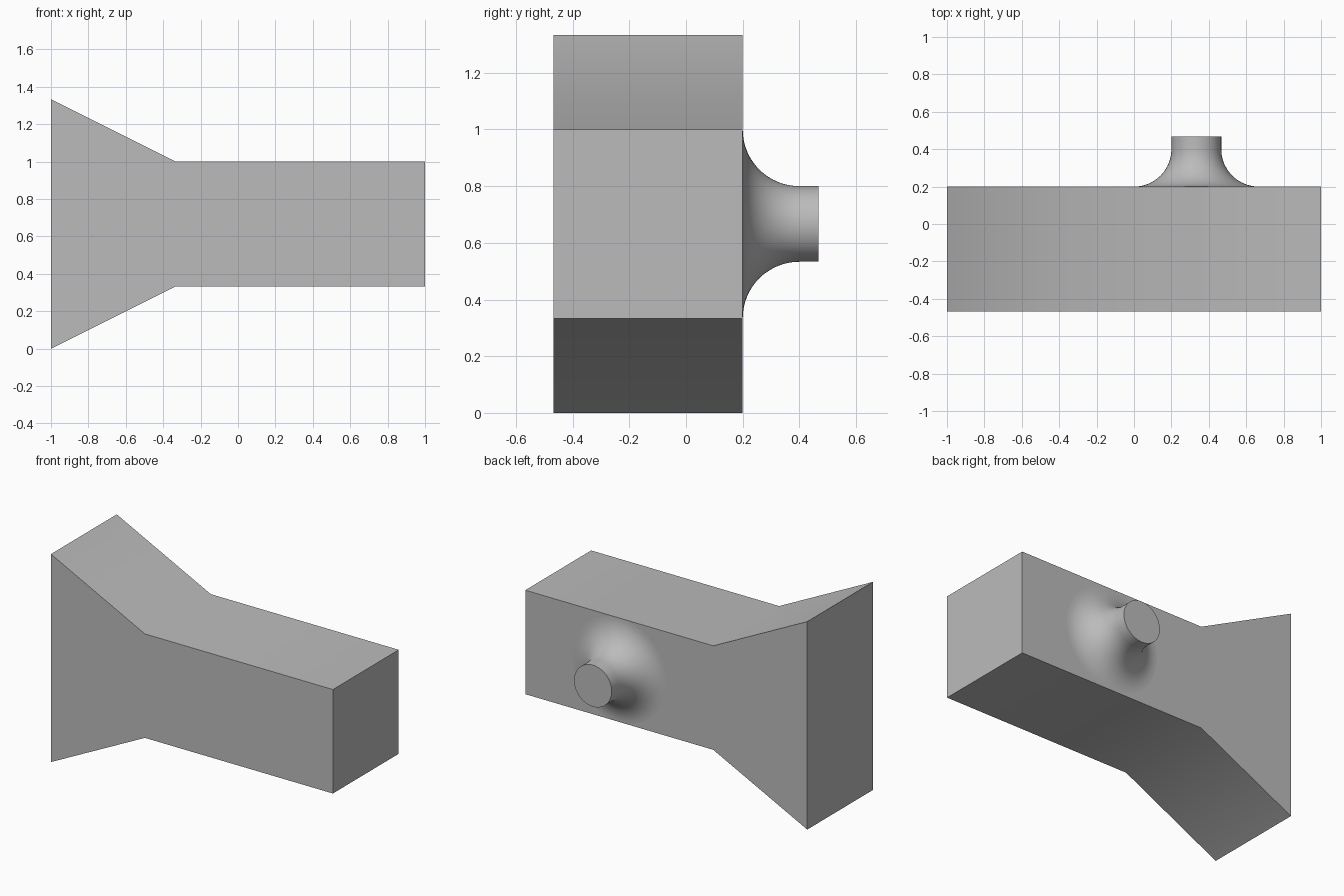
import bpy, bmesh
from math import sin, cos, pi, radians
from mathutils import Vector

cube = bpy.data.objects.get("Cube")
if cube:
    bpy.data.objects.remove(cube, do_unlink=True)

grey = bpy.data.materials.new("plain grey")
grey.use_nodes = True
colour = (0.5, 0.5, 0.5, 1)
grey.diffuse_color = colour
grey.node_tree.nodes["Principled BSDF"].inputs["Base Color"].default_value = colour

BACK = 0.2       # y of the rear wall
FRONT = -0.467   # y of the front wall


def finish(bm, name):
    """Turn the bmesh into a shaded object."""
    bmesh.ops.recalc_face_normals(bm, faces=bm.faces)
    mesh = bpy.data.meshes.new(name)
    bm.to_mesh(mesh)
    bm.free()
    mesh.materials.append(grey)
    obj = bpy.data.objects.new(name, mesh)
    bpy.context.collection.objects.link(obj)
    bpy.ops.object.select_all(action='DESELECT')
    obj.select_set(True)
    bpy.context.view_layer.objects.active = obj
    bpy.ops.object.shade_smooth_by_angle(angle=radians(30))
    return obj


# Flared body: side outline mirrored about its mid height, then extruded
mid = 2 / 3
upper = [(-1, mid), (-1 / 3, 1 / 3), (1, 1 / 3)]
outline = [(x, mid + h) for x, h in upper] + [(x, mid - h) for x, h in reversed(upper)]
bm = bmesh.new()
face = bm.faces.new([bm.verts.new((x, FRONT, z)) for x, z in outline])
ext = bmesh.ops.extrude_face_region(bm, geom=[face], use_keep_orig=True)
moved = [v for v in ext["geom"] if isinstance(v, bmesh.types.BMVert)]
bmesh.ops.translate(bm, verts=moved, vec=(0, BACK - FRONT, 0))
finish(bm, "flared_body")

# Round spout with a quarter-circle fillet into the rear wall
centre = Vector((1 / 3, 0, mid))
tube, fillet, tip, sides, steps = 2 / 15, 0.2, 0.467, 64, 16
profile = [(tube + fillet * (1 - sin(a)), BACK + fillet * (1 - cos(a)))
           for a in (i * pi / 2 / steps for i in range(steps + 1))]
profile.append((tube, tip))
bm = bmesh.new()
rings = []
for r, y in profile:
    rings.append([bm.verts.new(centre + Vector((r * cos(t), y, r * sin(t))))
                  for t in (2 * pi * k / sides for k in range(sides))])
for a, b in zip(rings, rings[1:]):
    for k in range(sides):
        n = (k + 1) % sides
        bm.faces.new((a[k], a[n], b[n], b[k]))
bm.faces.new(rings[-1])
finish(bm, "filleted_spout")
